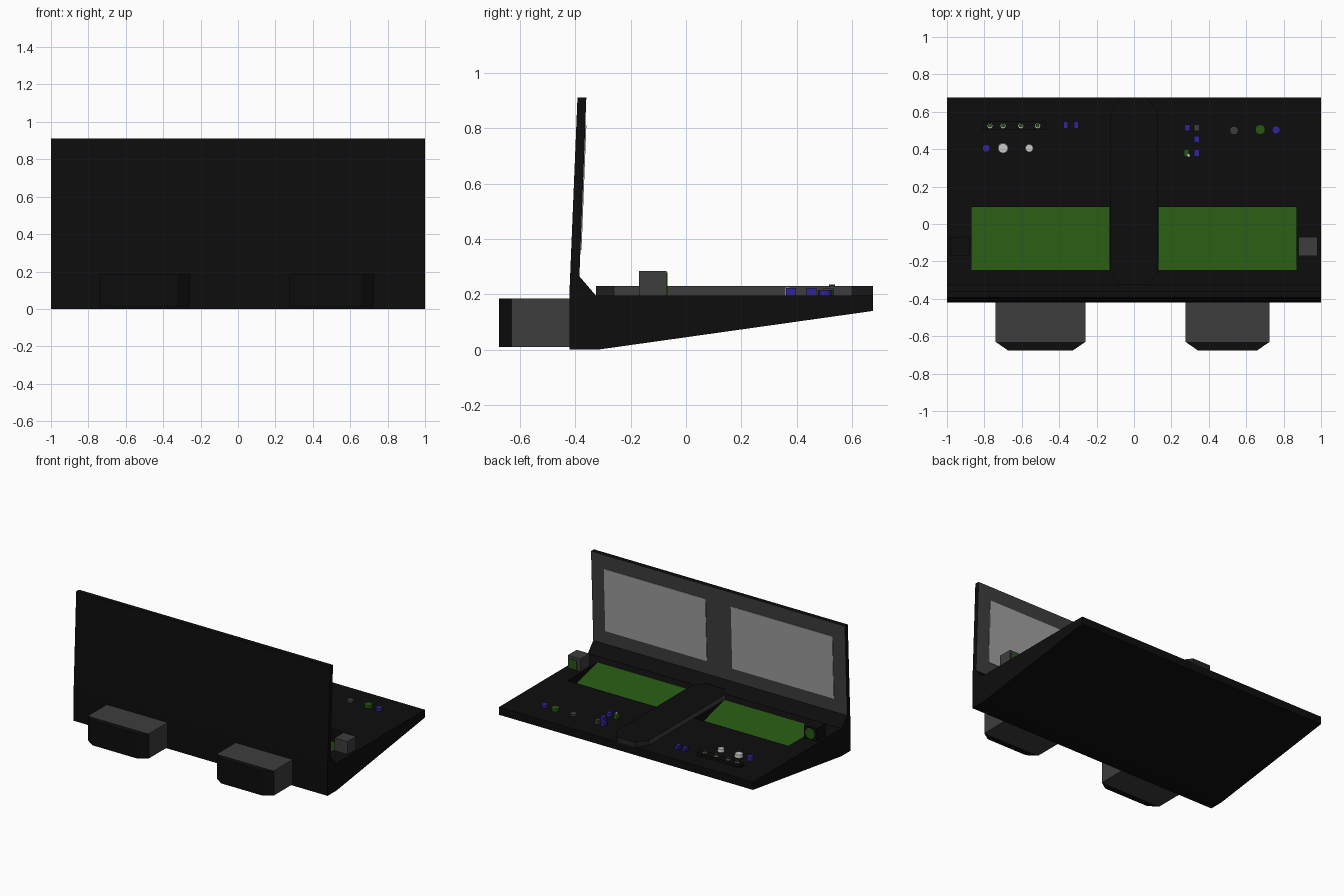
import bpy, bmesh, math
from mathutils import Matrix

if "Cube" in bpy.data.objects:
    bpy.data.objects.remove(bpy.data.objects["Cube"])


def material(name, r, g, b):
    m = bpy.data.materials.new(name)
    m.diffuse_color = (r, g, b, 1)
    m.use_nodes = True
    m.node_tree.nodes["Principled BSDF"].inputs["Base Color"].default_value = m.diffuse_color
    return m


BLACK = material("black", .004, .004, .004)
GREY = material("grey", .047, .047, .047)
DARK = material("dark_grey", .016, .016, .016)
GREEN = material("green", .02, .095, .006)
LIGHT = material("light_grey", .35, .35, .35)
BLUE = material("blue", .028, .018, .3)
WHITE = material("white", .6, .6, .6)


def finish(bm, name, mats):
    bmesh.ops.recalc_face_normals(bm, faces=bm.faces)
    me = bpy.data.meshes.new(name)
    bm.to_mesh(me)
    bm.free()
    for m in mats:
        me.materials.append(m)
    ob = bpy.data.objects.new(name, me)
    bpy.context.collection.objects.link(ob)
    return ob


def prism(name, pts, axis, a, b, mats, rule=None):
    """Extrude a profile along x (points are y,z) or z (points are x,y)."""
    bm = bmesh.new()
    at = (lambda p, t: (t, p[0], p[1])) if axis == 'x' else (lambda p, t: (p[0], p[1], t))
    lo = [bm.verts.new(at(p, a)) for p in pts]
    hi = [bm.verts.new(at(p, b)) for p in pts]
    n = len(pts)
    bm.faces.new(lo)
    bm.faces.new(hi)
    for i in range(n):
        j = (i + 1) % n
        bm.faces.new((lo[i], lo[j], hi[j], hi[i]))
    bmesh.ops.recalc_face_normals(bm, faces=bm.faces)
    if rule:
        for f in bm.faces:
            f.material_index = rule(f)
    return finish(bm, name, mats)


def box(name, x, y, z, sx, sy, sz, mat):
    """Box centred on x, y with its underside at z."""
    pts = [(x - sx/2, y - sy/2), (x + sx/2, y - sy/2), (x + sx/2, y + sy/2), (x - sx/2, y + sy/2)]
    return prism(name, pts, 'z', z, z + sz, [mat])


def disc(name, x, y, z, r, h, mat, sides=12, top=1.0):
    bm = bmesh.new()
    bmesh.ops.create_cone(bm, cap_ends=True, segments=sides, radius1=r, radius2=r * top,
                          depth=h, matrix=Matrix.Translation((x, y, z + h/2)))
    return finish(bm, name, [mat])


TOP = .195

# wedge base with upright back, grey bezel on the upright's inner face
console = prism("console_body", [(-.42, 0), (-.32, 0), (.675, .14), (.675, TOP), (-.325, TOP),
                                 (-.385, .265), (-.36, .91), (-.392, .91), (-.42, .23)],
                'x', -1, 1, [BLACK, GREY],
                lambda f: int(f.normal.y > .9 and f.calc_center_median().z > .4))

# sunken sloping wells with green displays
for side, x0, x1 in (("left", -.87, -.13), ("right", .13, .87)):
    cutter = prism("well_cutter", [(-.245, .192), (.09, .105), (.09, .3), (-.245, .3)],
                   'x', x0, x1, [BLACK])
    cutter.hide_render = True
    mod = console.modifiers.new("well", 'BOOLEAN')
    mod.object = cutter
    mod.operation = 'DIFFERENCE'
    mod.solver = 'EXACT'
    bpy.context.view_layer.objects.active = console
    bpy.ops.object.modifier_apply(modifier=mod.name)
    bpy.data.objects.remove(cutter)
    prism(side + "_display", [(-.245, .19), (.09, .103), (.09, .109), (-.245, .196)],
          'x', x0, x1, [GREEN])


# upright screens lying on the bezel
def face_y(z):
    return -.385 + (z - .265) * .025 / .645


for side, x0, x1 in (("left", -.9, -.1), ("right", .1, .9)):
    a, b = face_y(.36), face_y(.81)
    prism(side + "_screen", [(a - .002, .36), (a + .004, .36), (b + .004, .81), (b - .002, .81)],
          'x', x0, x1, [LIGHT])

# central divider: grey flanks, dark chamfered ends, black top
w, c = .128, .07
prism("centre_divider", [(-w, -.26), (-c, -.325), (c, -.325), (w, -.26),
                         (w, .6), (c, .675), (-c, .675), (-w, .6)],
      'z', TOP - .005, .23, [BLACK, GREY, DARK],
      lambda f: 1 if abs(f.normal.x) > .9 else (0 if abs(f.normal.z) > .9 else 2))

# housings at the back of the upright, with black tapered caps
for side, x0, x1 in (("left", -.74, -.26), ("right", .275, .725)):
    prism(side + "_housing", [(x0, -.63), (x1, -.63), (x1, -.415), (x0, -.415)],
          'z', .01, .185, [GREY])
    prism(side + "_housing_cap", [(x0 + .065, -.675), (x1 - .065, -.675), (x1, -.63), (x0, -.63)],
          'z', .01, .185, [BLACK])

# side blocks with green faces
box("right_block", .93, -.12, TOP - .005, .1, .1, .095, GREY)
box("right_block_face", .94, -.069, .2, .065, .006, .065, GREEN)
box("left_block", -.93, -.12, TOP - .005, .1, .1, .095, BLACK)
bm = bmesh.new()
bmesh.ops.create_cone(bm, cap_ends=True, segments=16, radius1=.038, radius2=.038, depth=.006,
                      matrix=Matrix.Translation((-.93, -.069, .24)) @ Matrix.Rotation(math.pi/2, 4, 'X'))
finish(bm, "left_block_face", [GREEN])

# left controls: switch bar, buttons and dials
box("switch_bar", -.64, .525, TOP, .34, .045, .022, BLACK)
for i, x in enumerate((-.77, -.7, -.605, -.515)):
    disc(f"switch_{i}_ring", x, .525, .217, .014, .006, WHITE, 8)
    disc(f"switch_{i}_tip", x, .527, .223, .011, .012, GREEN, 8)
for i, x in enumerate((-.365, -.31)):
    box(f"left_button_{i}", x, .53, TOP, .024, .038, .025, BLUE)
disc("left_blue_dial", -.79, .405, TOP, .021, .028, BLUE)
disc("large_white_dial", -.7, .405, TOP, .029, .022, WHITE, 12, .9)
disc("small_white_dial", -.56, .405, TOP, .023, .022, WHITE, 12, .9)

# right controls: small keys and dials
for i, (x, y, m) in enumerate(((.285, .515, BLUE), (.335, .515, GREY), (.335, .453, BLUE),
                               (.335, .38, BLUE), (.28, .38, GREEN))):
    box(f"right_key_{i}", x, y, TOP, .028, .036, .028, m)
box("right_key_trim", .292, .366, TOP, .014, .018, .031, WHITE)
disc("grey_dial", .535, .5, TOP, .023, .015, GREY)
disc("green_dial", .675, .505, TOP, .027, .02, GREEN)
disc("right_blue_dial", .76, .503, TOP, .022, .02, BLUE)
